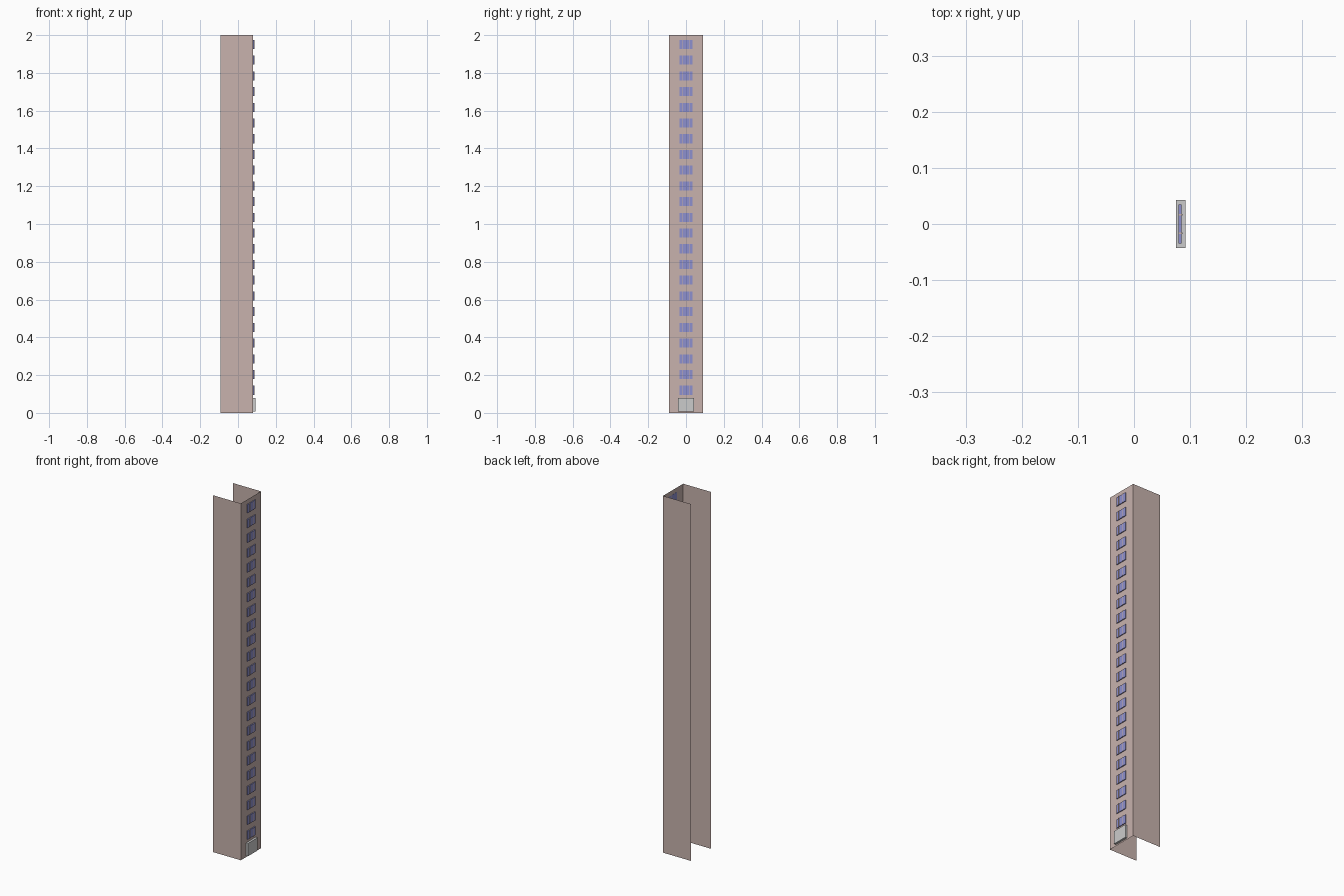
import bpy, bmesh

if "Cube" in bpy.data.objects:
    bpy.data.objects.remove(bpy.data.objects["Cube"])

H, WX0, WX1, WY = 2.0, -0.092, 0.080, 0.089
ROWS, STEP, Z0 = 23, 0.0832, 0.12


def material(name, rgb):
    m = bpy.data.materials.new(name)
    m.diffuse_color = (*rgb, 1)
    m.use_nodes = True
    m.node_tree.nodes["Principled BSDF"].inputs["Base Color"].default_value = m.diffuse_color
    return m


def finish(name, bm, mat=None):
    me = bpy.data.meshes.new(name)
    bm.to_mesh(me)
    bm.free()
    ob = bpy.data.objects.new(name, me)
    bpy.context.collection.objects.link(ob)
    if mat:
        me.materials.append(mat)
    return ob


def box(bm, x, y, z):
    vs = bmesh.ops.create_cube(bm, size=1)["verts"]
    for v in vs:
        v.co = [(a[0] + a[1]) / 2 + c * (a[1] - a[0]) for a, c in zip((x, y, z), v.co)]


brown = material("wall_brown", (0.58, 0.45, 0.42))
blue = material("glass_blue", (0.27, 0.28, 0.62))

# Three thin walls, open at the left, top and bottom
bm = bmesh.new()
path = [(WX0, -WY), (WX1, -WY), (WX1, WY), (WX0, WY)]
low = [bm.verts.new((x, y, 0)) for x, y in path]
high = [bm.verts.new((x, y, H)) for x, y in path]
for i in range(3):
    bm.faces.new((low[i], low[i + 1], high[i + 1], high[i]))
finish("tower_walls", bm, brown)

# Column of three-pane windows with slim posts between panes
glass, posts = bmesh.new(), bmesh.new()
for i in range(ROWS):
    z = Z0 + i * STEP
    span = (z - 0.024, z + 0.024)
    for y0, y1 in ((-0.035, -0.018), (-0.015, 0.015), (0.018, 0.035)):
        box(glass, (0.0795, 0.0845), (y0, y1), span)
    for s in (-1, 1):
        box(posts, (0.0795, 0.0865), (s * 0.0165 - 0.0015, s * 0.0165 + 0.0015), span)
finish("window_panes", glass, blue)
finish("window_posts", posts, brown)

# Entrance block at the base
bm = bmesh.new()
box(bm, (0.075, 0.092), (-0.043, 0.043), (0.008, 0.080))
finish("entrance_block", bm)
